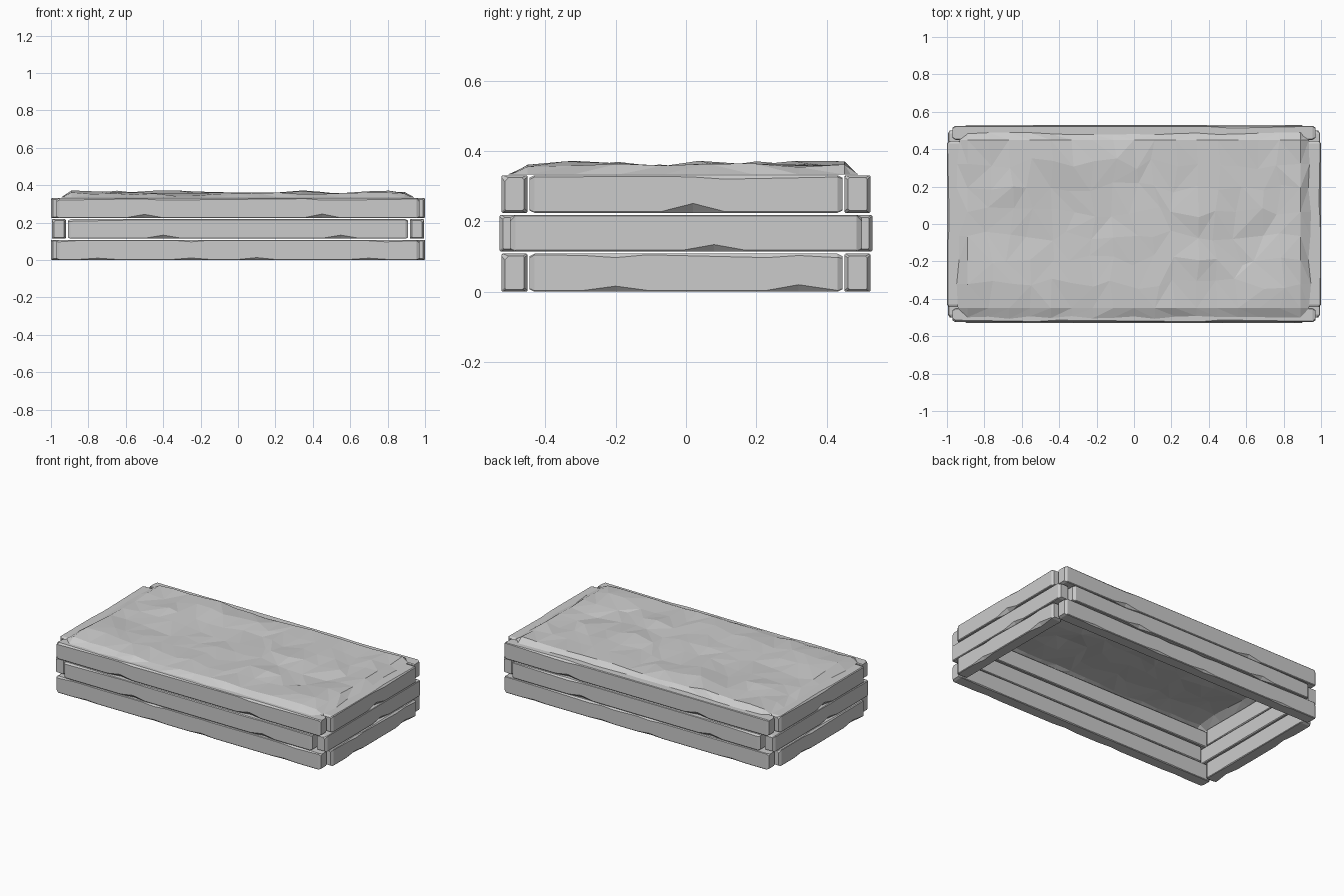
import bpy, bmesh, math, random
from mathutils import Matrix, noise, Vector

if "Cube" in bpy.data.objects:
    bpy.data.objects.remove(bpy.data.objects["Cube"])

random.seed(4)
T = 0.075  # plank thickness


def finish(bm, name):
    bmesh.ops.recalc_face_normals(bm, faces=bm.faces)
    me = bpy.data.meshes.new(name)
    bm.to_mesh(me)
    bm.free()
    ob = bpy.data.objects.new(name, me)
    bpy.context.collection.objects.link(ob)
    return ob


def plank(name, half, outer, z0, z1, angle, chips):
    """Hand-hewn plank: octagonal section swept along its length, chipped on the lower outer edge."""
    stations = [(-half, 0.010), (-half + 0.015, 0)]
    cuts = {c: r for c, r in chips}
    for c in list(cuts):
        for side in (-0.09, 0.09):
            if abs(c + side) < half - 0.04:
                cuts.setdefault(round(c + side, 3), 0.004)
    stations += [(c, 0) for c in sorted(cuts)] + [(half - 0.015, 0), (half, 0.010)]
    bm = bmesh.new()
    rings = []
    for u, inset in stations:
        chip = cuts.get(u, 0.004)
        top = random.choice((0.003, 0.005, 0.011))
        low = random.uniform(0.003, 0.006)
        a, b = -outer + inset, -outer + T - inset
        lo, hi = z0 + inset * 0.7, z1 - inset * 0.7
        section = [(a, lo + chip), (a + chip * 0.9, lo), (b - low, lo), (b, lo + low),
                   (b, hi - low), (b - low, hi), (a + top, hi), (a, hi - top)]
        rings.append([bm.verts.new((u, y, z)) for y, z in section])
    for r, s in zip(rings, rings[1:]):
        for i in range(8):
            j = (i + 1) % 8
            bm.faces.new((r[i], r[j], s[j], s[i]))
    bm.faces.new(rings[0])
    bm.faces.new(rings[-1])
    bmesh.ops.rotate(bm, verts=bm.verts, cent=(0, 0, 0), matrix=Matrix.Rotation(angle, 3, 'Z'))
    finish(bm, name)


# Three courses of planks; the middle one has its corner joints swapped
courses = [
    ("lower", 0.0, 0.108, 0.97, 0.525, 0.445, 1.0,
     [(-0.75, .01), (-0.25, .011), (0.1, .013), (0.7, .010)], [(-0.2, .016), (0.32, .02)]),
    ("middle", 0.114, 0.218, 0.91, 0.53, 0.50, 0.995,
     [(-0.4, .019), (0.55, .019)], [(0.08, .02)]),
    ("upper", 0.224, 0.331, 0.97, 0.525, 0.445, 1.0,
     [(-0.5, .02), (0.45, .022)], [(0.02, .027)]),
]
for course, z0, z1, hl, ol, hs, os_, long_chips, short_chips in courses:
    for k, side in enumerate(("front", "right", "back", "left")):
        args = (hs, os_) if k % 2 else (hl, ol)
        chips = short_chips if k % 2 else long_chips
        plank(f"{course}_{side}_plank", *args, z0, z1, k * math.pi / 2, chips)

# Lumpy soil sheet with a sloping rim, open underneath
NX, NY = 18, 9
xs = [-0.94] + [-0.89 + 1.78 * i / (NX - 2) for i in range(NX - 1)] + [0.94]
ys = [-0.50] + [-0.45 + 0.90 * j / (NY - 2) for j in range(NY - 1)] + [0.485]
bm = bmesh.new()
grid = []
for j, y in enumerate(ys):
    row = []
    for i, x in enumerate(xs):
        edge_x, edge_y = i in (0, NX), j in (0, NY)
        px, py = x, y
        if edge_x or edge_y:
            z = 0.333
            if edge_x and edge_y:
                px, py = x * 0.965, y * 0.965
            else:
                px += random.uniform(-0.008, 0.008) * edge_x
                py += random.uniform(-0.008, 0.008) * edge_y
        else:
            z = 0.357 + 0.018 * noise.noise(Vector((x * 3.2, y * 5.0, 1.7))) + random.uniform(-0.006, 0.006)
            if 1 < i < NX - 1 and 1 < j < NY - 1:
                px += random.uniform(-0.03, 0.03)
                py += random.uniform(-0.03, 0.03)
        row.append(bm.verts.new((px, py, z)))
    grid.append(row)
for j in range(NY):
    for i in range(NX):
        a, b, c, d = grid[j][i], grid[j][i + 1], grid[j + 1][i + 1], grid[j + 1][i]
        flip = (i < NX / 2) == (j < NY / 2) if min(i, j, NX - 1 - i, NY - 1 - j) == 0 else random.random() < 0.5
        for tri in (((a, b, c), (a, c, d)) if flip else ((a, b, d), (b, c, d))):
            bm.faces.new(tri)
soil = finish(bm, "soil")
if soil.data.polygons[len(soil.data.polygons) // 2].normal.z < 0:
    soil.data.flip_normals()
